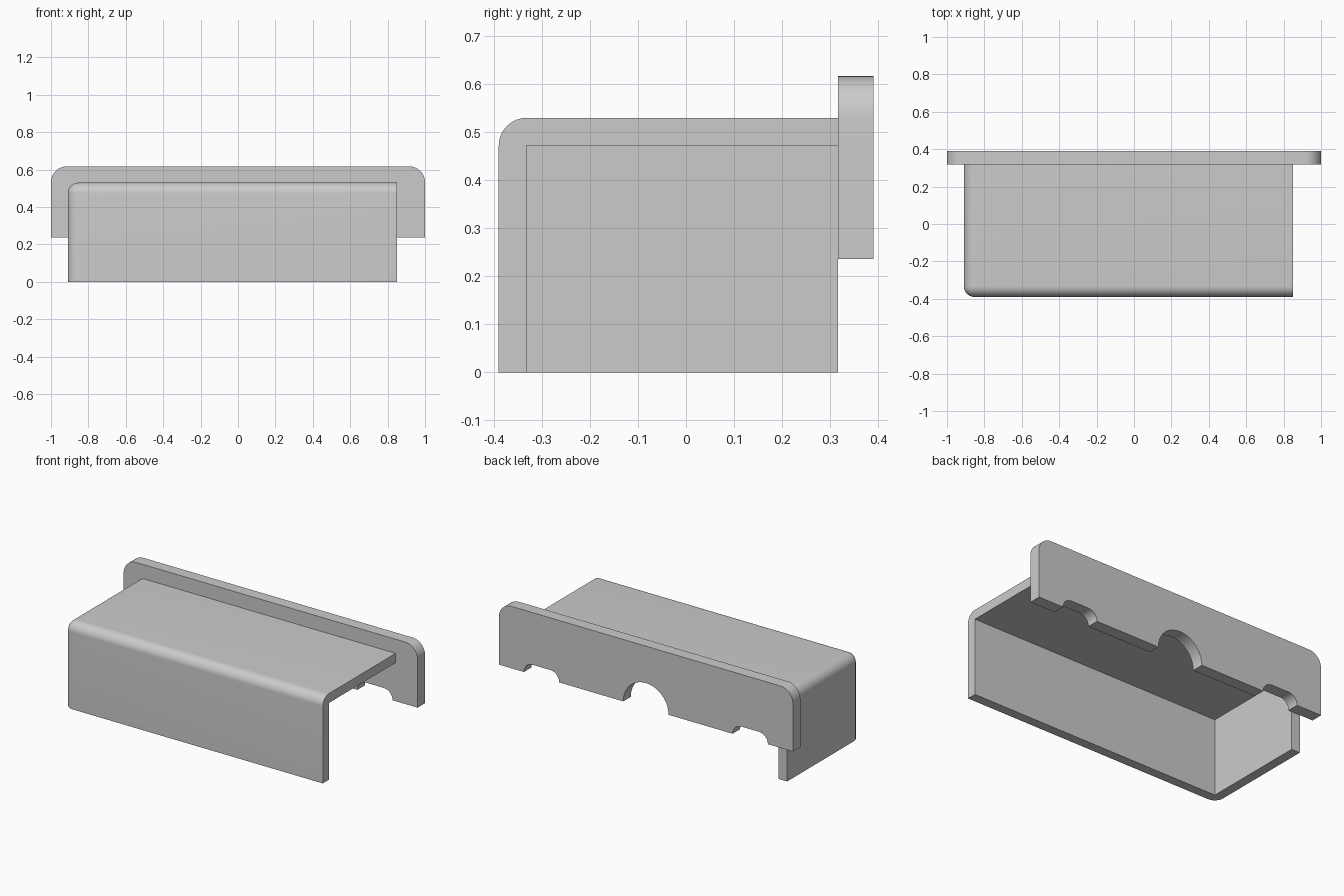
import bpy, bmesh, math

cube = bpy.data.objects.get("Cube")
if cube:
    bpy.data.objects.remove(cube, do_unlink=True)

grey = bpy.data.materials.new("plain grey")
grey.use_nodes = True
colour = (0.6, 0.6, 0.6, 1)
grey.diffuse_color = colour
grey.node_tree.nodes["Principled BSDF"].inputs["Base Color"].default_value = colour

WALL = 0.058
LEFT, RIGHT, FRONT, BACK, TOP = -0.91, 0.85, -0.39, 0.317, 0.53


def add_object(name, bm):
    bmesh.ops.recalc_face_normals(bm, faces=bm.faces)
    mesh = bpy.data.meshes.new(name)
    bm.to_mesh(mesh)
    bm.free()
    mesh.materials.append(grey)
    obj = bpy.data.objects.new(name, mesh)
    bpy.context.collection.objects.link(obj)
    return obj


def activate(obj):
    bpy.ops.object.select_all(action='DESELECT')
    obj.select_set(True)
    bpy.context.view_layer.objects.active = obj


def box(low, high):
    bm = bmesh.new()
    bmesh.ops.create_cube(bm, size=1)
    for v in bm.verts:
        v.co = [a if c < 0 else b for a, b, c in zip(low, high, v.co)]
    return bm


def arc(cx, cz, r, start, end, steps=10):
    angles = [math.radians(start + (end - start) * i / steps) for i in range(steps + 1)]
    return [(cx + r * math.cos(a), cz + r * math.sin(a)) for a in angles]


# Outer block: round the three edges that meet at the closed front corner
bm = box((LEFT, FRONT, 0), (RIGHT, BACK, TOP))


def on_rounded_side(face):
    n = face.normal
    return n.x < -0.5 or n.y < -0.5 or n.z > 0.5


bm.normal_update()
rounded = [e for e in bm.edges if all(on_rounded_side(f) for f in e.link_faces)]
bmesh.ops.bevel(bm, geom=rounded, offset=WALL, offset_type='OFFSET',
                segments=10, profile=0.5, affect='EDGES')
cover = add_object("cover_shell", bm)

# Hollow the block, leaving the bottom, back and one end open
cutter = add_object("hollow_cutter",
                    box((LEFT + WALL, FRONT + WALL, -1), (2, 1, TOP - WALL)))
cutter.hide_render = True
hollow = cover.modifiers.new("hollow", 'BOOLEAN')
hollow.operation = 'DIFFERENCE'
hollow.solver = 'EXACT'
hollow.object = cutter
activate(cover)
bpy.ops.object.modifier_apply(modifier=hollow.name)
bpy.data.objects.remove(cutter, do_unlink=True)

# Back plate: half outline with a slot and half of the central arch, mirrored
BASE, CREST, CORNER = 0.236, 0.617, 0.085
SLOT, SLOT_R = (0.59, 0.83), 0.06
half = arc(0, BASE, 0.154, 90, 0, 14)
half += arc(SLOT[0] + SLOT_R, BASE, SLOT_R, 180, 90)
half += arc(SLOT[1] - SLOT_R, BASE, SLOT_R, 90, 0)
half.append((1, BASE))
half += arc(1 - CORNER, CREST - CORNER, CORNER, 0, 90)
outline = half + [(-x, z) for x, z in reversed(half[1:])]

bm = bmesh.new()
face = bm.faces.new([bm.verts.new((x, BACK, z)) for x, z in outline])
extruded = bmesh.ops.extrude_face_region(bm, geom=[face], use_keep_orig=True)
for v in extruded["geom"]:
    if isinstance(v, bmesh.types.BMVert):
        v.co.y = 0.39
plate = add_object("back_plate", bm)

# Smooth the fillets and keep the corners crisp
for obj in (cover, plate):
    activate(obj)
    bpy.ops.object.shade_smooth_by_angle(angle=math.radians(30))
